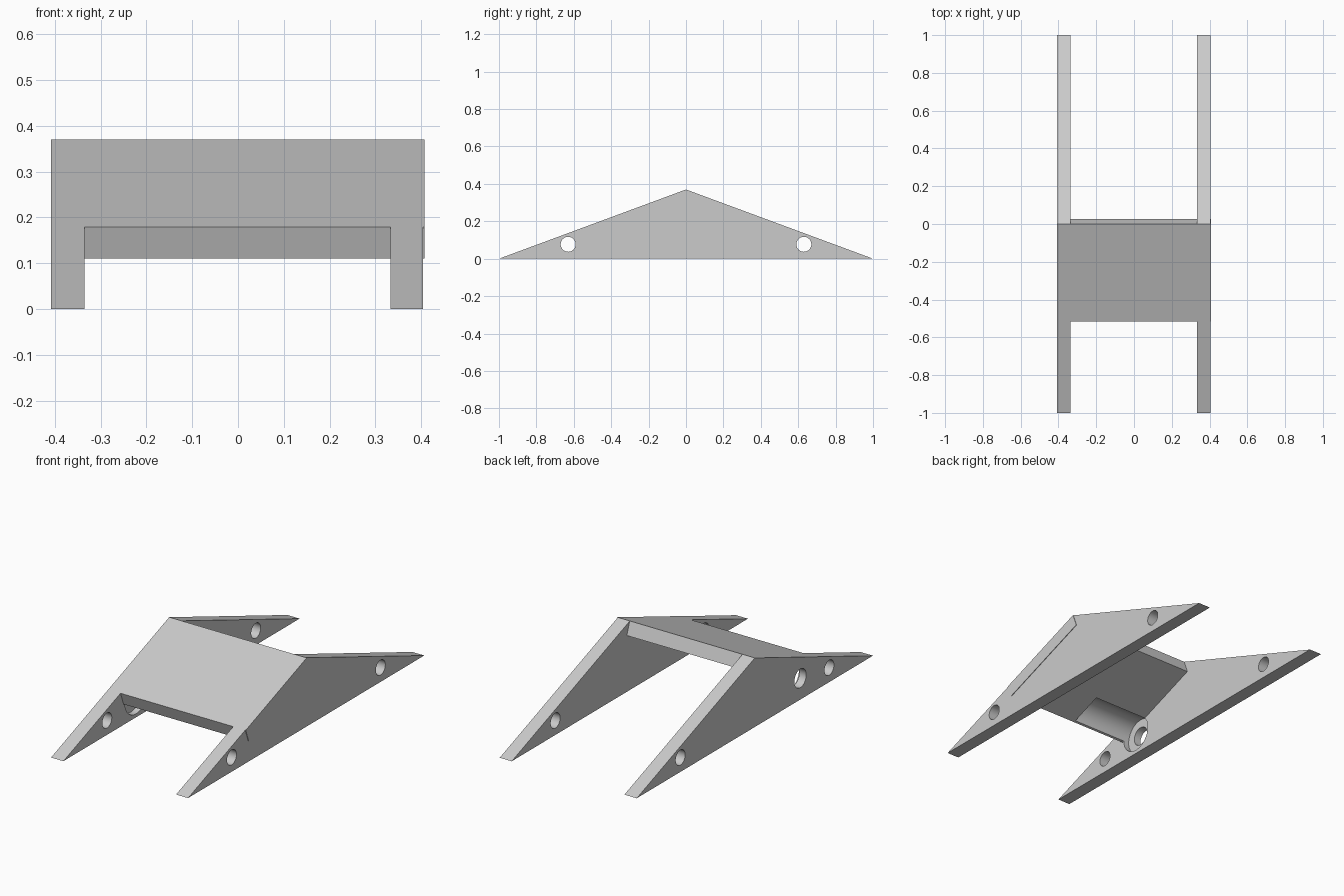
import bpy
import bmesh
import math
from mathutils import Matrix, Vector

if "Cube" in bpy.data.objects:
    bpy.data.objects.remove(bpy.data.objects["Cube"], do_unlink=True)

HEIGHT = 0.37
SLOPE = Vector((0, 1, HEIGHT)).normalized()      # direction up the ramp
DOWN = Vector((0, HEIGHT, -1)).normalized()      # into the ramp panel

grey = bpy.data.materials.new("light_grey")
grey.use_nodes = True
grey.diffuse_color = (0.6, 0.6, 0.6, 1)
grey.node_tree.nodes["Principled BSDF"].inputs["Base Color"].default_value = (0.6, 0.6, 0.6, 1)


def add_object(name, bm):
    bmesh.ops.recalc_face_normals(bm, faces=bm.faces)
    mesh = bpy.data.meshes.new(name)
    bm.to_mesh(mesh)
    bm.free()
    mesh.materials.append(grey)
    obj = bpy.data.objects.new(name, mesh)
    bpy.context.collection.objects.link(obj)
    return obj


def prism(name, profile, x0, x1):
    """Extrude a (y, z) profile between two x positions."""
    bm = bmesh.new()
    face = bm.faces.new([bm.verts.new((x0, y, z)) for y, z in profile])
    out = bmesh.ops.extrude_face_region(bm, geom=[face])
    moved = [v for v in out["geom"] if isinstance(v, bmesh.types.BMVert)]
    bmesh.ops.translate(bm, verts=moved, vec=(x1 - x0, 0, 0))
    return add_object(name, bm)


def bore(name, radius, x0, x1, y, z):
    """Cylinder along x, used as a cutter."""
    bm = bmesh.new()
    place = Matrix.Translation(((x0 + x1) / 2, y, z)) @ Matrix.Rotation(math.pi / 2, 4, "Y")
    bmesh.ops.create_cone(bm, cap_ends=True, segments=48, radius1=radius,
                          radius2=radius, depth=x1 - x0, matrix=place)
    obj = add_object(name, bm)
    obj.hide_render = True
    return obj


# Triangular side plates
triangle = [(-1, 0), (1, 0), (0, HEIGHT)]
left_plate = prism("left_side_plate", triangle, 0.333, 0.404)
right_plate = prism("right_side_plate", triangle, -0.408, -0.335)

# Sloping panel with square-cut ends, passing through both plates
top = Vector((0, 0, HEIGHT))
low = top - SLOPE * 0.55
corners = [low, top, top + DOWN * 0.073, low + DOWN * 0.073]
panel = prism("ramp_panel", [(p.y, p.z) for p in corners], -0.405, 0.407)

# Rod holes, round motor pocket and shaft hole
rods = [bore("rod_cutter", 0.04, -0.5, 0.5, y, 0.077) for y in (-0.63, 0.63)]
pocket = [bore("pocket_cutter", 0.095, -0.367, -0.012, -0.385, 0.114),
          bore("shaft_cutter", 0.05, -0.5, -0.3, -0.385, 0.114)]

for part, cutters in ((left_plate, rods), (right_plate, rods + pocket), (panel, pocket)):
    for cutter in cutters:
        mod = part.modifiers.new("bore", "BOOLEAN")
        mod.operation = "DIFFERENCE"
        mod.solver = "EXACT"
        mod.object = cutter
    bpy.context.view_layer.update()
    graph = bpy.context.evaluated_depsgraph_get()
    mesh = bpy.data.meshes.new_from_object(part.evaluated_get(graph))
    part.modifiers.clear()
    part.data = mesh
    # Smooth bores, sharp edges elsewhere
    for poly in mesh.polygons:
        poly.use_smooth = True
    mesh.set_sharp_from_angle(angle=math.radians(30))

for cutter in rods + pocket:
    bpy.data.objects.remove(cutter, do_unlink=True)
